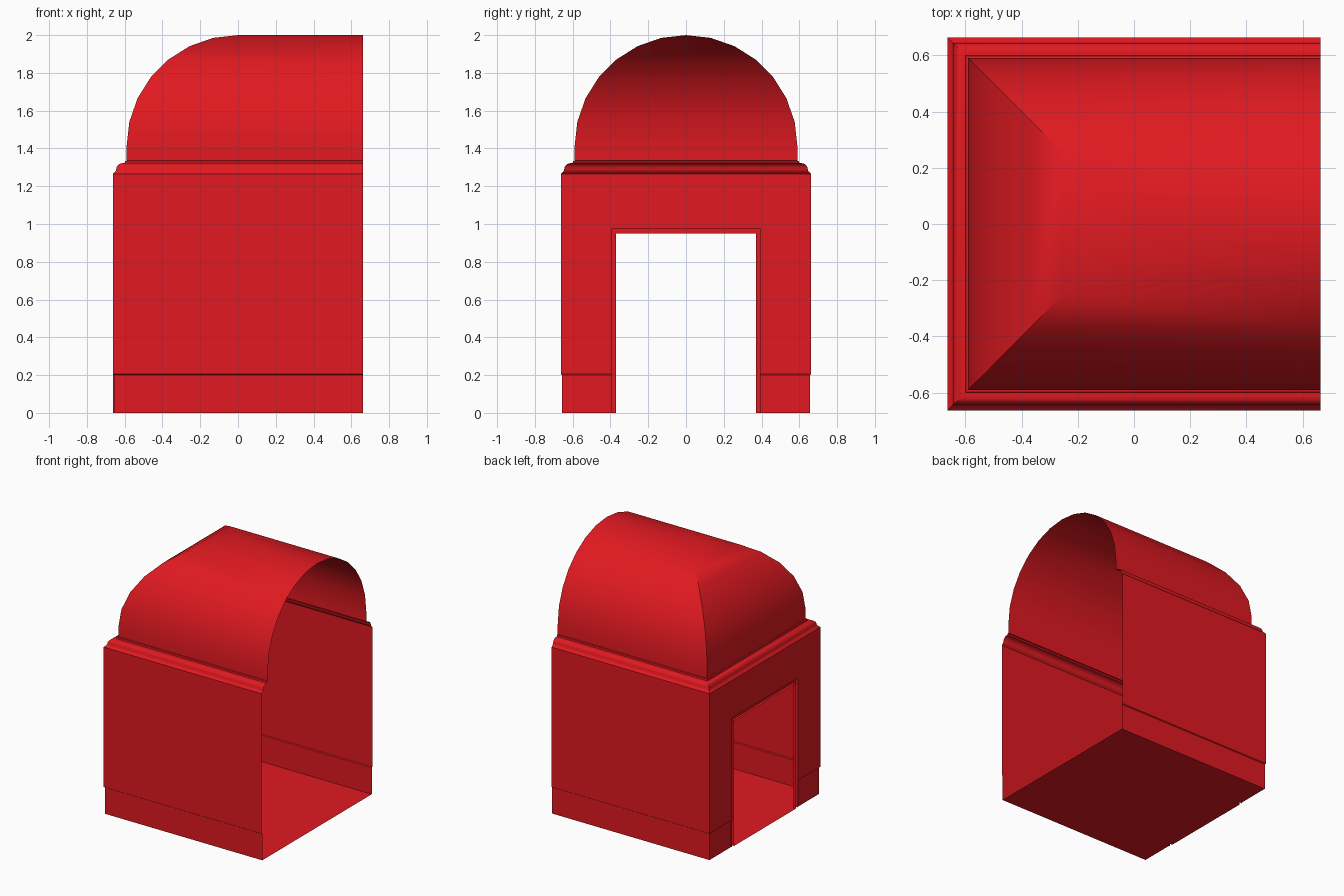
import bpy, bmesh
from math import sin, cos, pi, radians

if "Cube" in bpy.data.objects:
    bpy.data.objects.remove(bpy.data.objects["Cube"])

W = 0.663            # half width of the room
BASE = 0.656         # inset skirting face
DOOR, DOOR_TOP = 0.395, 0.98    # outer edge of the door trim
OPEN, OPEN_TOP = 0.37, 0.95     # clear opening
DEPTH = 0.02         # how far the trim stands into the room

red = bpy.data.materials.new("red")
red.diffuse_color = (0.75, 0.01, 0.015, 1)
red.use_nodes = True
red.node_tree.nodes["Principled BSDF"].inputs["Base Color"].default_value = red.diffuse_color


def make(name, quads):
    bm = bmesh.new()
    for q in quads:
        bm.faces.new([bm.verts.new(p) for p in q])
    bmesh.ops.remove_doubles(bm, verts=bm.verts, dist=1e-5)
    me = bpy.data.meshes.new(name)
    bm.to_mesh(me)
    bm.free()
    me.materials.append(red)
    ob = bpy.data.objects.new(name, me)
    bpy.context.collection.objects.link(ob)
    me.shade_smooth()
    me.set_sharp_from_angle(angle=radians(30))
    return ob


def strip(paths, skip=()):
    """Quads between consecutive point rows, leaving out some columns."""
    return [(a[i], a[i + 1], b[i + 1], b[i])
            for a, b in zip(paths, paths[1:])
            for i in range(len(a) - 1) if i not in skip]


def ring(r, z, door=False):
    """U-shaped mitred path round three sides, open at +x."""
    mid = [(-r, -DOOR, z), (-r, DOOR, z)] if door else []
    return [(W, -r, z), (-r, -r, z)] + mid + [(-r, r, z), (W, r, z)]


def sweep(profile, door=False):
    return strip([ring(r, z, door) for r, z in profile], (2,) if door else ())


# Skirting and walls, with the doorway left out of the end wall
make("skirting", sweep([(BASE, 0), (BASE, 0.2), (W, 0.205)], True))
make("walls", sweep([(W, 0.205), (W, DOOR_TOP)], True)
     + sweep([(W, DOOR_TOP), (W, 1.265)]))

# Rounded cornice
cornice = [(W, 1.265), (0.65, 1.277), (0.647, 1.282)]
cornice += [(0.612 + 0.033 * cos(a), 1.287 + 0.035 * sin(a))
            for a in [i * pi / 10 for i in range(6)]]
cornice += [(0.60, 1.322), (0.598, 1.333), (0.59, 1.335)]
make("cornice", sweep(cornice))

# Barrel vault closed by a mitred curved end
vault = [(0.59, 1.335)]
vault += [(0.59 * cos(i * pi / 14), 1.41 + 0.59 * sin(i * pi / 14)) for i in range(8)]
make("vault", sweep(vault))


# Door trim: a step into the room, a flat face, and a reveal back out
def arch(x, y, z):
    return [(x, -y, 0), (x, -y, z), (x, y, z), (x, y, 0)]


make("door_frame", strip([arch(-W, DOOR, DOOR_TOP),
                          arch(-W + DEPTH, DOOR, DOOR_TOP),
                          arch(-W + DEPTH, OPEN, OPEN_TOP),
                          arch(-W, OPEN, OPEN_TOP)]))

# Floor, notched round the door trim
rows = [(-BASE, -BASE, -DOOR), (-W + DEPTH, -DOOR, -OPEN), (-W, -OPEN, OPEN),
        (-W + DEPTH, OPEN, DOOR), (-BASE, DOOR, BASE)]
make("floor", [((x, a, 0), (W, a, 0), (W, b, 0), (x, b, 0)) for x, a, b in rows])
